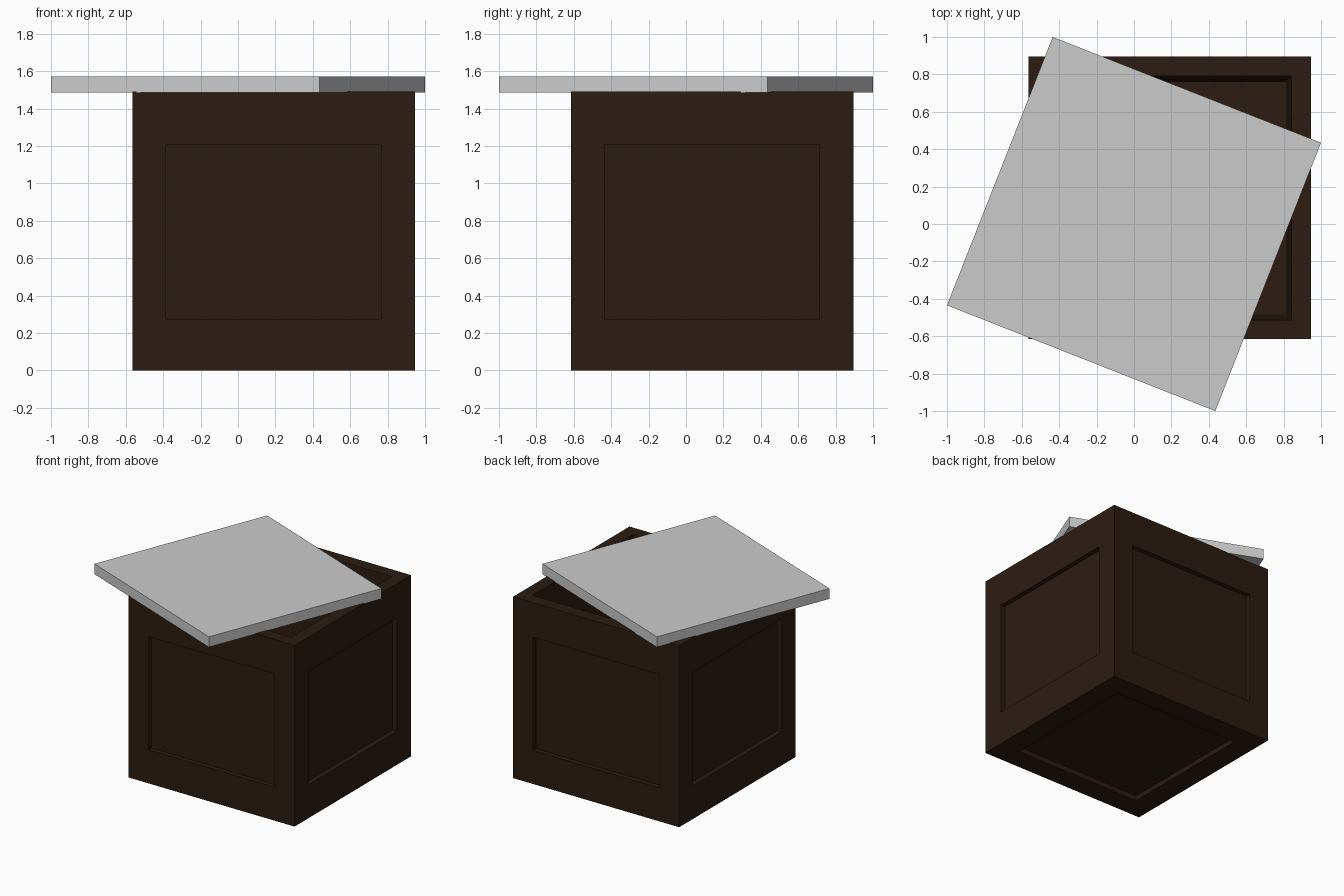
import bpy, bmesh
from math import radians
from mathutils import Matrix, Vector

if "Cube" in bpy.data.objects:
    bpy.data.objects.remove(bpy.data.objects["Cube"])

SIZE, HEIGHT = 1.51, 1.49
CENTRE = Vector((0.19, 0.14, HEIGHT / 2))


def make_object(name, bm, material=None):
    bmesh.ops.recalc_face_normals(bm, faces=bm.faces)
    mesh = bpy.data.meshes.new(name)
    bm.to_mesh(mesh)
    bm.free()
    obj = bpy.data.objects.new(name, mesh)
    bpy.context.collection.objects.link(obj)
    if material:
        mesh.materials.append(material)
    return obj


def box(size, location):
    bm = bmesh.new()
    bmesh.ops.create_cube(bm, size=1.0)
    bmesh.ops.scale(bm, vec=size, verts=bm.verts)
    bmesh.ops.translate(bm, vec=location, verts=bm.verts)
    bm.normal_update()
    return bm


def inset(bm, face, width):
    # border loop, then a coincident loop that can be pushed inwards
    bmesh.ops.inset_individual(bm, faces=[face], thickness=width)


def push(bm, face, offset):
    new = bmesh.ops.extrude_discrete_faces(bm, faces=[face])["faces"][0]
    bmesh.ops.translate(bm, vec=offset, verts=new.verts)
    return new


wood = bpy.data.materials.new("dark_wood")
wood.diffuse_color = (0.025, 0.012, 0.006, 1)
wood.use_nodes = True
wood.node_tree.nodes["Principled BSDF"].inputs["Base Color"].default_value = wood.diffuse_color

# crate: recessed panels on sides and underside, open hollow on top
bm = box((SIZE, SIZE, HEIGHT), CENTRE)
for face in list(bm.faces):
    normal = face.normal.copy()
    if normal.z > 0.5:
        inset(bm, face, 0.145)
        floor = push(bm, face, (0, 0, -(HEIGHT - 0.14)))
        mid = floor.calc_center_median()
        for v in floor.verts:
            v.co.x = mid.x + (v.co.x - mid.x) * 0.955
            v.co.y = mid.y + (v.co.y - mid.y) * 0.955
    else:
        inset(bm, face, 0.255)
        if abs(normal.z) < 0.5:
            for v in face.verts:
                v.co.z = 1.205 if v.co.z > CENTRE.z else 0.275
        push(bm, face, normal * -0.04)
make_object("crate", bm, wood)

# lid: plain slab lying askew across the crate
bm = box((1.542, 1.542, 0.085), (0, 0, 1.5275))
bmesh.ops.rotate(bm, cent=(0, 0, 0), matrix=Matrix.Rotation(radians(-21.5), 3, 'Z'),
                 verts=bm.verts)
make_object("lid", bm)
